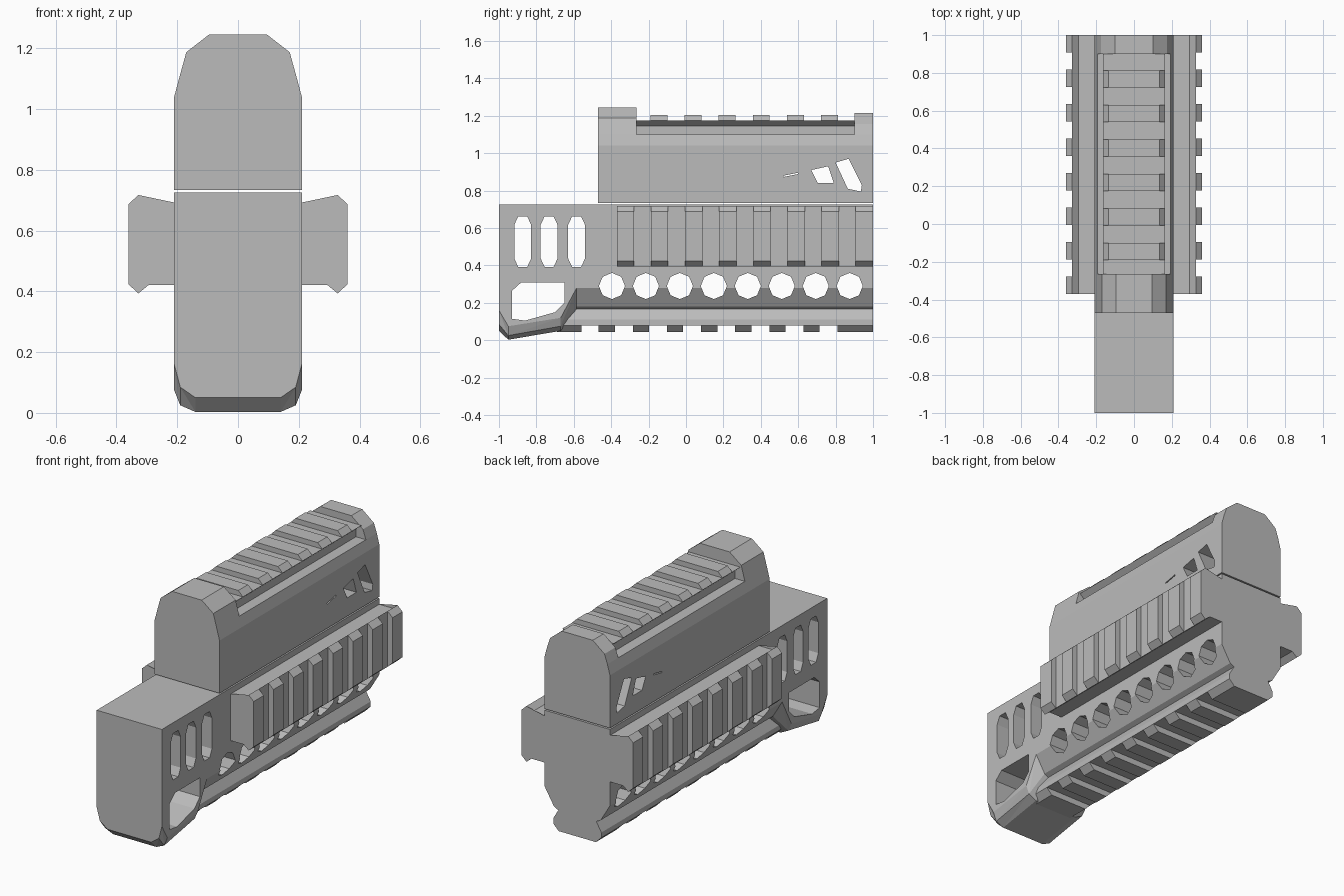
import bpy, bmesh, math

cube = bpy.data.objects.get("Cube")
if cube:
    bpy.data.objects.remove(cube, do_unlink=True)

grey = bpy.data.materials.new("matte grey")
grey.use_nodes = True
grey.diffuse_color = (0.5, 0.5, 0.5, 1)
grey.node_tree.nodes["Principled BSDF"].inputs["Base Color"].default_value = (0.5, 0.5, 0.5, 1)

PITCH = 0.1825


def loft(name, solids):
    """Each solid is a list of rings of 3D points, skinned and capped."""
    bm = bmesh.new()
    for rings in solids:
        loops = [[bm.verts.new(p) for p in ring] for ring in rings]
        for a, b in zip(loops, loops[1:]):
            for i in range(len(a)):
                j = (i + 1) % len(a)
                bm.faces.new((a[i], a[j], b[j], b[i]))
        bm.faces.new(loops[0])
        bm.faces.new(loops[-1])
    bmesh.ops.connect_verts_nonplanar(bm, angle_limit=0.02, faces=bm.faces[:])
    bmesh.ops.recalc_face_normals(bm, faces=bm.faces[:])
    mesh = bpy.data.meshes.new(name)
    bm.to_mesh(mesh)
    bm.free()
    mesh.materials.append(grey)
    obj = bpy.data.objects.new(name, mesh)
    bpy.context.collection.objects.link(obj)
    return obj


def section(y, half):
    """Closed ring at y from a half profile mirrored across x."""
    return [(x, y, z) for x, z in half] + [(-x, y, z) for x, z in reversed(half)]


def bar(half, y0, y1):
    return [section(y0, half), section(y1, half)]


def cut(obj, outlines):
    """Cut side-on (y, z) outlines straight through the object."""
    cutter = loft(obj.name + "_cutter",
                  [[[(x, y, z) for y, z in o] for x in (-0.4, 0.4)] for o in outlines])
    mod = obj.modifiers.new("openings", "BOOLEAN")
    mod.operation, mod.solver, mod.object = "DIFFERENCE", "EXACT", cutter
    bpy.context.view_layer.objects.active = obj
    bpy.ops.object.modifier_apply(modifier=mod.name)
    bpy.data.objects.remove(cutter, do_unlink=True)


# Lower body: bevelled nose block stepping up to the tapered handguard
def nose(y, wall, mid, base):
    return section(y, [(0.21, 0.725), (0.21, wall), (0.19, mid), (0.14, base)])


guard = [(0.21, 0.725), (0.21, 0.28), (0.15, 0.18), (0.12, 0.165)]
lower = loft("lower_body", [[
    nose(-1, 0.16, 0.085, 0.05), nose(-0.95, 0.075, 0.025, 0.003),
    nose(-0.67, 0.12, 0.075, 0.05), section(-0.585, guard), section(1, guard)]])

# Openings: upright slots, large front window, row of round vents
openings = []
for yc in (-0.873, -0.732, -0.585):
    w, t, zc, h = 0.045, 0.024, 0.527, 0.135
    openings.append([(yc + sy * dy, zc + sz * dz) for sy, sz, pts in (
        (1, 1, ((w, h - 0.045), (t, h))), (-1, 1, ((t, h), (w, h - 0.045))),
        (-1, -1, ((w, h - 0.045), (t, h))), (1, -1, ((t, h), (w, h - 0.045))))
        for dy, dz in pts])
openings.append([(-0.93, 0.265), (-0.88, 0.31), (-0.65, 0.31), (-0.65, 0.2),
                 (-0.7, 0.15), (-0.86, 0.105), (-0.93, 0.115)])
for i in range(8):
    openings.append([(-0.396 + PITCH * 0.995 * i + 0.07 * math.cos(k * math.pi / 4),
                      0.29 + 0.07 * math.sin(k * math.pi / 4)) for k in range(8)])
cut(lower, openings)

# Upper body with slanted side openings
upper = loft("upper_body", [bar([(0.194, 1.10), (0.21, 1.04), (0.21, 0.733)], -0.47, 1)])
cut(upper, [
    [(0.8, 0.95), (0.87, 0.97), (0.94, 0.83), (0.935, 0.795), (0.865, 0.81)],
    [(0.67, 0.91), (0.76, 0.93), (0.79, 0.84), (0.705, 0.84)],
    [(0.52, 0.873), (0.6, 0.889), (0.6, 0.896), (0.52, 0.88)]])

# End caps either side of the top rail
loft("front_cap", [bar([(0.095, 1.245), (0.17, 1.187), (0.194, 1.10)], -0.47, -0.265)])
loft("rear_cap", [bar([(0.1, 1.215), (0.175, 1.155), (0.194, 1.10)], 0.9, 1)])

# Top rail and its teeth
loft("top_rail", [bar([(0.165, 1.175), (0.13, 1.145), (0.13, 1.10)], -0.265, 0.9)])
loft("top_rail_teeth", [bar([(0.135, 1.205), (0.165, 1.175)], y, y + 0.09)
                        for y in (-0.19 + PITCH * i for i in range(6))])

# Bottom rail and its teeth, longer at both ends
loft("bottom_rail", [bar([(0.12, 0.17), (0.155, 0.11), (0.155, 0.08)], -0.67, 1)])
spans = [(-0.69, -0.56)] + [(-0.467 + PITCH * i, -0.38 + PITCH * i) for i in range(7)] + [(0.81, 1)]
loft("bottom_rail_teeth", [bar([(0.155, 0.08), (0.12, 0.045)], a, b) for a, b in spans])

# Side rails and their teeth
rail = [(0.2, 0.69), (0.295, 0.69), (0.328, 0.717), (0.328, 0.393), (0.295, 0.42), (0.2, 0.42)]
tooth = [(0.328, 0.717), (0.36, 0.687), (0.36, 0.423), (0.328, 0.393)]
for side, s in (("left", 1), ("right", -1)):
    def block(shape, y0, y1):
        return [[(s * x, y, z) for x, z in shape] for y in (y0, y1)]
    loft(side + "_rail", [block(rail, -0.37, 1)])
    loft(side + "_rail_teeth", [block(tooth, y, y + 0.0925)
                                for y in (-0.37 + PITCH * i for i in range(8))])
